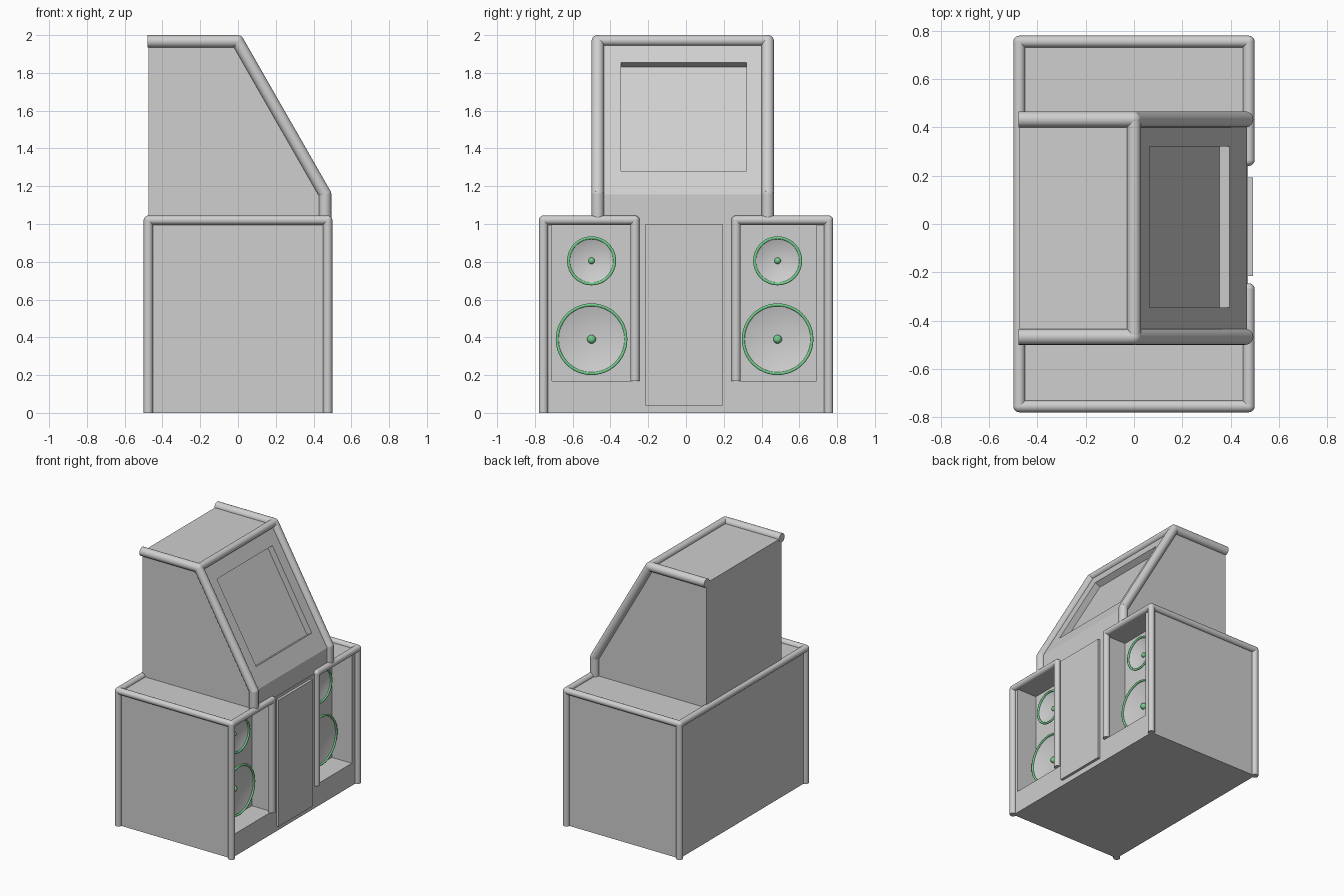
import bpy, bmesh, math
from mathutils import Vector, Matrix

if "Cube" in bpy.data.objects:
    bpy.data.objects.remove(bpy.data.objects["Cube"])


def material(name, rgb):
    m = bpy.data.materials.new(name)
    m.diffuse_color = (*rgb, 1)
    m.use_nodes = True
    m.node_tree.nodes["Principled BSDF"].inputs["Base Color"].default_value = m.diffuse_color
    return m


GREY = material("light_grey", (0.62, 0.62, 0.62))
GREEN = material("green", (0.17, 0.62, 0.26))


def finish(name, bm, mat, smooth=False):
    bmesh.ops.recalc_face_normals(bm, faces=bm.faces)
    me = bpy.data.meshes.new(name)
    bm.to_mesh(me)
    bm.free()
    me.materials.append(mat)
    ob = bpy.data.objects.new(name, me)
    bpy.context.collection.objects.link(ob)
    bpy.ops.object.select_all(action='DESELECT')
    ob.select_set(True)
    bpy.context.view_layer.objects.active = ob
    if smooth:
        bpy.ops.object.shade_smooth_by_angle(angle=math.radians(40))
    return ob


def prism(name, profile, y0, y1):
    """Extrude an x-z profile from y0 to y1."""
    bm = bmesh.new()
    f = bm.faces.new([bm.verts.new((x, y0, z)) for x, z in profile])
    ext = bmesh.ops.extrude_face_region(bm, geom=[f])
    verts = [v for v in ext["geom"] if isinstance(v, bmesh.types.BMVert)]
    bmesh.ops.translate(bm, verts=verts, vec=(0, y1 - y0, 0))
    return finish(name, bm, GREY)


def box(name, x0, x1, y0, y1, z0, z1):
    return prism(name, [(x0, z0), (x1, z0), (x1, z1), (x0, z1)], y0, y1)


def cut(ob, cutter):
    cutter.hide_render = True
    mod = ob.modifiers.new("recess", 'BOOLEAN')
    mod.operation = 'DIFFERENCE'
    mod.solver = 'EXACT'
    mod.object = cutter
    bpy.context.view_layer.objects.active = ob
    bpy.ops.object.modifier_apply(modifier=mod.name)
    bpy.data.objects.remove(cutter)


def tube(name, pts, r):
    """Round bars along a path, with ball joints at the inner points."""
    bm = bmesh.new()
    pts = [Vector(p) for p in pts]
    for a, b in zip(pts, pts[1:]):
        d = b - a
        rot = d.to_track_quat('Z', 'Y').to_matrix().to_4x4()
        bmesh.ops.create_cone(bm, cap_ends=True, segments=20, radius1=r, radius2=r,
                              depth=d.length, matrix=Matrix.Translation((a + b) / 2) @ rot)
    for p in pts[1:-1]:
        bmesh.ops.create_uvsphere(bm, u_segments=20, v_segments=12, radius=r,
                                  matrix=Matrix.Translation(p))
    return finish(name, bm, GREY, True)


def lathe(name, profile, x, y, z, mat):
    """Spin an (offset, radius) profile about an axis along x."""
    bm = bmesh.new()
    vs = [bm.verts.new((x + o, y, z + r)) for o, r in profile]
    es = [bm.edges.new(p) for p in zip(vs, vs[1:])]
    bmesh.ops.spin(bm, geom=vs + es, cent=(x, y, z), axis=(1, 0, 0),
                   angle=math.tau, steps=48)
    bmesh.ops.remove_doubles(bm, verts=bm.verts, dist=1e-5)
    return finish(name, bm, mat, True)


# Lower cabinet with two speaker niches
F, W, T = 0.475, 0.755, 1.02
NICHE = 0.305
base = box("lower_cabinet", -F, 0.472, -W, W, 0, T)
for y0, y1 in ((-0.71, -0.27), (0.265, 0.69)):
    cut(base, box("niche_cutter", NICHE, 0.6, y0, y1, 0.17, 1.0))

# Centre door
box("centre_door", 0.45, 0.492, -0.215, 0.193, 0.04, 1.0)

# Upper cabinet with sloped front
YL, YR = -0.467, 0.433
A, B = Vector((0.0, 0, 1.967)), Vector((0.467, 0, 1.155))
upper = prism("upper_cabinet", [(-F, 1.0), (B.x, 1.0), (B.x, B.z), (A.x, A.z), (-F, A.z)], YL, YR)

# Screen recess in the slope
slope = (B - A).normalized()
normal = Vector((-slope.z, 0, slope.x))
top, bottom = A + slope * 0.13, A + slope * 0.793
corners = [top - normal * 0.047, bottom - normal * 0.047, bottom + normal * 0.1, top + normal * 0.1]
cut(upper, prism("screen_cutter", [(c.x, c.z) for c in corners], -0.345, 0.32))

# Lower trim bars
R = 0.0245
for side, s, inner in (("left", -1, -0.27), ("right", 1, 0.265)):
    y = s * W
    tube(side + "_front_trim", [(F, inner, 0.17), (F, inner, T), (F, y, T), (F, y, 0)], R)
    tube(side + "_top_trim", [(F, y, T), (-F, y, T)], R)
tube("back_trim", [(-F, -W, 0), (-F, -W, T), (-F, W, T), (-F, W, 0)], R)

# Upper trim bars
for side, y in (("left", YL), ("right", YR)):
    tube(side + "_upper_trim", [(-0.478, y, 1.967), (-0.002, y, 1.967),
                                (0.461, y, 1.158), (0.461, y, 1.02)], 0.033)
tube("upper_cross_trim", [(0, YL, 1.971), (0, YR, 1.971)], 0.028)

# Speakers: grey cone, green rim and green centre ball
for side, y in (("left", -0.5), ("right", 0.485)):
    for size, z, r, ball in (("large", 0.39, 0.19, 0.023), ("small", 0.805, 0.13, 0.017)):
        name = f"{side}_{size}_speaker"
        m = 0.008
        lathe(name + "_cone", [(0, 0), (0.05, r - m)], NICHE + 0.003, y, z, GREY)
        ring = [(m * math.cos(a * math.tau / 10), r - m + m * math.sin(a * math.tau / 10))
                for a in range(11)]
        lathe(name + "_rim", ring, 0.358, y, z, GREEN)
        arc = [(ball * math.cos(a * math.pi / 10), ball * math.sin(a * math.pi / 10))
               for a in range(11)]
        lathe(name + "_ball", arc, NICHE + 0.012, y, z, GREEN)
